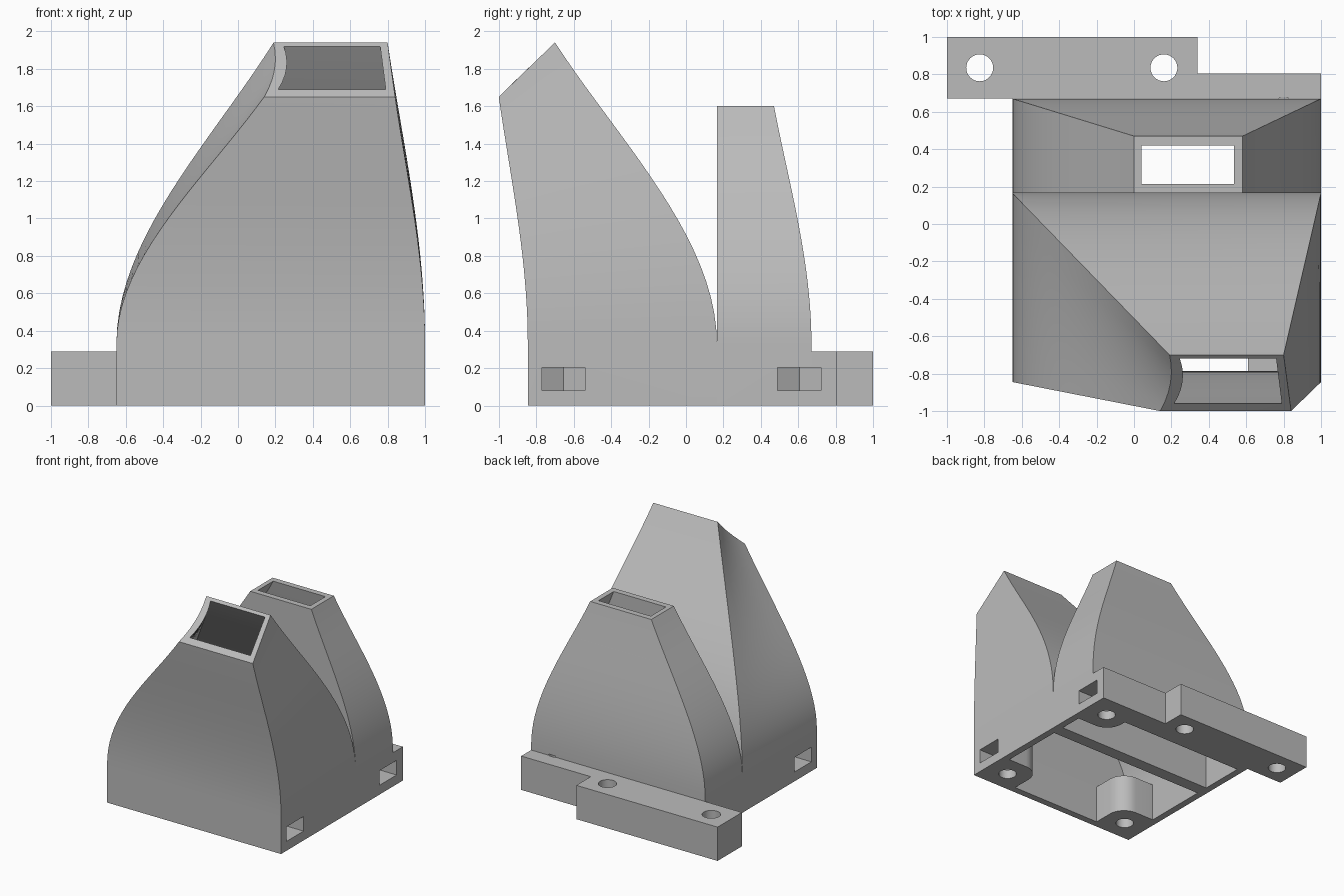
import bpy, bmesh, math
from mathutils import Vector

cube = bpy.data.objects.get("Cube")
if cube:
    bpy.data.objects.remove(cube, do_unlink=True)

grey = bpy.data.materials.new("light_grey_plastic")
grey.use_nodes = True
COLOUR = (0.5, 0.5, 0.5, 1)
grey.diffuse_color = COLOUR
grey.node_tree.nodes["Principled BSDF"].inputs["Base Color"].default_value = COLOUR

BASE_Z = 0.33      # where the straight base ends and the tapering ducts begin
STEPS = 20


def finish(bm, name):
    bmesh.ops.recalc_face_normals(bm, faces=bm.faces)
    mesh = bpy.data.meshes.new(name)
    bm.to_mesh(mesh)
    bm.free()
    obj = bpy.data.objects.new(name, mesh)
    bpy.context.collection.objects.link(obj)
    mesh.materials.append(grey)
    return obj


def prism(bm, points, z0, z1):
    """Extrude a flat outline from z0 to z1."""
    low = [bm.verts.new((x, y, z0)) for x, y in points]
    high = [bm.verts.new((x, y, z1)) for x, y in points]
    n = len(points)
    bm.faces.new(low[::-1])
    bm.faces.new(high)
    for i in range(n):
        j = (i + 1) % n
        bm.faces.new((low[i], low[j], high[j], high[i]))


def circle(cx, cy, r, n=32):
    return [(cx + r * math.cos(math.tau * i / n), cy + r * math.sin(math.tau * i / n))
            for i in range(n)]


def ease(u):
    """Bezier giving sideways travel and rise: leaves vertically, then leans over."""
    a, b, c = 3 * u * (1 - u) ** 2, 3 * u * u * (1 - u), u ** 3
    return 0.6 * b + c, 0.35 * a + 0.67 * b + c


def wall_rings(bottom, top, bulge):
    """Rings from the floor to the mouth; bottom = (x0, x1, y0, y1), top = 4 corners."""
    x0, x1, y0, y1 = bottom
    start = [Vector((x, y, BASE_Z)) for x, y in ((x0, y0), (x1, y0), (x1, y1), (x0, y1))]
    end = [Vector(p) for p in top]
    # extra points on the -x side let its edge curve inward at the mouth
    for k in range(1, 6):
        f = k / 6
        start.append(start[3].lerp(start[0], f))
        end.append(end[3].lerp(end[0], f) + Vector((bulge * 4 * f * (1 - f), 0, 0)))
    rings = [[Vector((p.x, p.y, 0)) for p in start]]
    for i in range(STEPS + 1):
        t, g = ease(i / STEPS)
        rings.append([Vector((a.x + (b.x - a.x) * t, a.y + (b.y - a.y) * t,
                              a.z + (b.z - a.z) * g)) for a, b in zip(start, end)])
    return rings


def duct(name, outer, inner, bulge=0):
    """Hollow tapering duct, open at the floor and at the mouth."""
    loops = wall_rings(*outer, bulge) + wall_rings(*inner, bulge)[::-1]
    bm = bmesh.new()
    rows = [[bm.verts.new(p) for p in ring] for ring in loops]
    n = len(rows[0])
    for r, row in enumerate(rows):
        nxt = rows[(r + 1) % len(rows)]
        for i in range(n):
            j = (i + 1) % n
            bm.faces.new((row[i], row[j], nxt[j], nxt[i]))
    return finish(bm, name)


def flat_mouth(x0, x1, y0, y1, z):
    return [(x0, y0, z), (x1, y0, z), (x1, y1, z), (x0, y1, z)]


# Ducts
front_duct = duct(
    "front_duct",
    ((-0.65, 1, -0.845, 0.165),
     [(0.14, -1, 1.65), (0.84, -1, 1.65), (0.8, -0.7, 1.94), (0.19, -0.7, 1.94)]),
    ((-0.59, 0.94, -0.785, 0.105),
     [(0.215, -0.96, 1.69), (0.79, -0.96, 1.69), (0.76, -0.72, 1.92), (0.245, -0.72, 1.92)]),
    bulge=0.03)
rear_duct = duct(
    "rear_duct",
    ((-0.65, 1, 0.165, 0.67), flat_mouth(0, 0.58, 0.165, 0.47, 1.6)),
    ((-0.59, 0.94, 0.215, 0.61), flat_mouth(0.04, 0.535, 0.215, 0.42, 1.6)))

# Stepped mounting flange along the back
bm = bmesh.new()
prism(bm, [(-1, 0.67), (1, 0.67), (1, 0.805), (0.34, 0.805), (0.34, 1), (-1, 1)], 0, 0.29)
flange = finish(bm, "mounting_flange")

# Screw bosses in three inner corners: hole centre, direction towards the corner
BOSSES = [("front_left_boss", 0.8, -0.655, 1, -1, 0.94, -0.785),
          ("front_right_boss", -0.45, -0.655, -1, -1, -0.59, -0.785),
          ("rear_left_boss", 0.8, 0.605, 1, 1, 0.94, 0.61)]
parts = [front_duct, rear_duct, flange]
for name, cx, cy, sx, sy, wx, wy in BOSSES:
    outline = [(wx, wy), (wx, cy - sy * 0.19)]
    for k in range(9):
        a = math.pi / 2 * k / 8
        outline.append((cx - sx * (0.04 + 0.15 * math.sin(a)),
                        cy - sy * (0.04 + 0.15 * math.cos(a))))
    outline.append((cx - sx * 0.19, wy))
    bm = bmesh.new()
    prism(bm, outline, 0, BASE_Z)
    parts.append(finish(bm, name))

# Cutters: screw holes, and nut slots with a hexagonal inner end
holes, slots = bmesh.new(), bmesh.new()
for x, y in [(-0.825, 0.835), (0.16, 0.835)] + [(b[1], b[2]) for b in BOSSES]:
    prism(holes, circle(x, y, 0.072), -0.1, 0.3)
for _, cx, cy, sx, *_ in BOSSES:
    out = cx + sx * 0.3
    prism(slots, [(cx - sx * 0.133, cy), (cx - sx * 0.066, cy - 0.115), (out, cy - 0.115),
                  (out, cy + 0.115), (cx - sx * 0.066, cy + 0.115)], 0.08, 0.205)
cutters = [finish(holes, "screw_hole_cutter"), finish(slots, "nut_slot_cutter")]

for part in parts:
    for cutter in cutters:
        mod = part.modifiers.new(cutter.name, "BOOLEAN")
        mod.operation = "DIFFERENCE"
        mod.solver = "EXACT"
        mod.object = cutter
depsgraph = bpy.context.evaluated_depsgraph_get()
cut_meshes = [bpy.data.meshes.new_from_object(p.evaluated_get(depsgraph)) for p in parts]
for part, mesh in zip(parts, cut_meshes):
    part.modifiers.clear()
    part.data = mesh
for cutter in cutters:
    bpy.data.objects.remove(cutter, do_unlink=True)

# Smooth the curved walls while keeping the corners crisp
bpy.ops.object.select_all(action="DESELECT")
for part in parts:
    part.select_set(True)
bpy.context.view_layer.objects.active = front_duct
bpy.ops.object.shade_smooth_by_angle(angle=math.radians(25))
